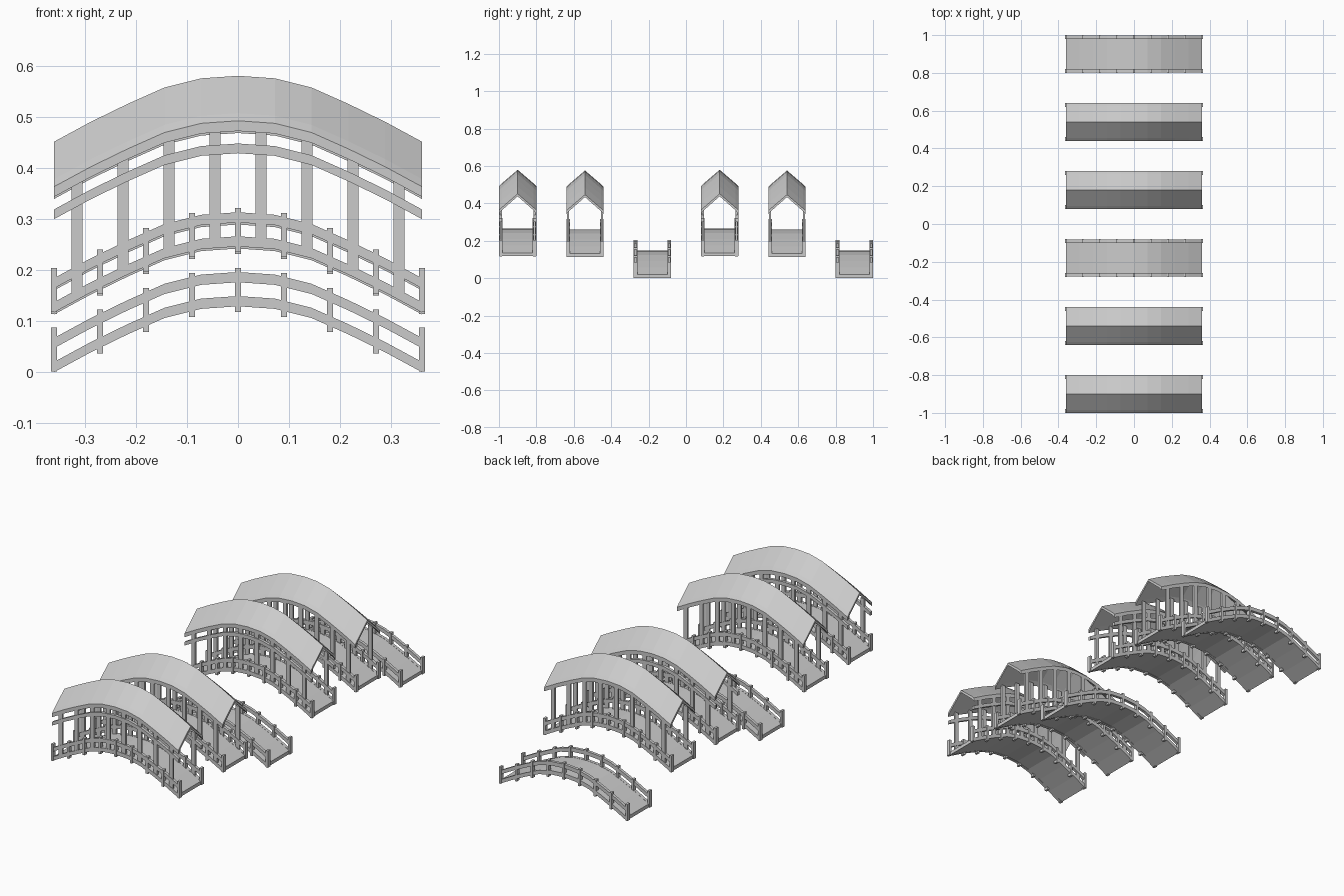
import bpy, bmesh
from mathutils import Vector

cube = bpy.data.objects.get("Cube")
if cube:
    bpy.data.objects.remove(cube)

grey = bpy.data.materials.new("plain_grey")
grey.use_nodes = True
tone = (0.6, 0.6, 0.6, 1)
grey.diffuse_color = tone
grey.node_tree.nodes["Principled BSDF"].inputs["Base Color"].default_value = tone

# Drop of the arch below its crown at equal steps outwards
STEP = 0.072
DROPS = [0, 0.005, 0.023, 0.055, 0.09, 0.129]


def drop(x):
    t = min(abs(x) / STEP, 4.999)
    i = int(t)
    return DROPS[i] + (DROPS[i + 1] - DROPS[i]) * (t - i)


def finish(bm, name):
    bmesh.ops.recalc_face_normals(bm, faces=bm.faces)
    mesh = bpy.data.meshes.new(name)
    bm.to_mesh(mesh)
    bm.free()
    mesh.materials.append(grey)
    bpy.context.collection.objects.link(bpy.data.objects.new(name, mesh))


def sweep(bm, section, y, z):
    """Sweep a closed (y, z) section along the arch."""
    rings = []
    for i in range(-5, 6):
        x = i * STEP
        rings.append([bm.verts.new((x, y + a, z + b - drop(x))) for a, b in section])
    n = len(section)
    for r, s in zip(rings, rings[1:]):
        for k in range(n):
            bm.faces.new((r[k], r[(k + 1) % n], s[(k + 1) % n], s[k]))
    bm.faces.new(rings[0])
    bm.faces.new(rings[-1])


def box(bm, centre, size):
    made = bmesh.ops.create_cube(bm, size=1)["verts"]
    for v in made:
        v.co = Vector(centre) + v.co * Vector(size)


def rect(w, h):
    return [(-w / 2, -h / 2), (w / 2, -h / 2), (w / 2, h / 2), (-w / 2, h / 2)]


def base_bridge(label, y, z):
    # Arched deck
    bm = bmesh.new()
    sweep(bm, rect(0.17, 0.018), y, z + 0.139)
    finish(bm, label + "_deck")
    # Two rails on each side
    bm = bmesh.new()
    for side in (-1, 1):
        for h in (0.139, 0.186):
            sweep(bm, rect(0.015, 0.02), y + side * 0.09, z + h)
    finish(bm, label + "_rails")
    # Short posts
    bm = bmesh.new()
    for side in (-1, 1):
        for i in range(-4, 5):
            x = i * 0.09
            mid = max(0.161 - drop(x), 0.044)
            box(bm, (x, y + side * 0.09, z + mid), (0.012, 0.02, 0.086))
    finish(bm, label + "_short_posts")


def roofed_bridge(label, y, z, upper_rail):
    base_bridge(label, y, z)
    # Tall posts holding the roof
    bm = bmesh.new()
    for side in (-1, 1):
        for i in range(-4, 4):
            x = (i + 0.5) * 0.09
            box(bm, (x, y + side * 0.09, z + 0.25 - drop(x)), (0.022, 0.01, 0.23))
    finish(bm, label + "_tall_posts")
    # Gabled roof with a deeper eave
    half = [(0.085, -0.073), (0.1, -0.088), (0.1, -0.108), (0.085, -0.088)]
    section = [(0, 0)] + half + [(0, -0.013)] + [(-a, b) for a, b in reversed(half)]
    bm = bmesh.new()
    sweep(bm, section, y, z + 0.463)
    finish(bm, label + "_roof")
    # Rail below the eave
    if upper_rail:
        bm = bmesh.new()
        for side in (-1, 1):
            sweep(bm, rect(0.015, 0.019), y + side * 0.092, z + 0.321)
        finish(bm, label + "_upper_rails")


# Two sets of three bridges
for name, y in (("front", -0.54), ("back", 0.54)):
    roofed_bridge(name + "_railed_bridge", y - 0.36, 0.117, True)
    roofed_bridge(name + "_roofed_bridge", y, 0.113, False)
    base_bridge(name + "_open_bridge", y + 0.36, 0)
